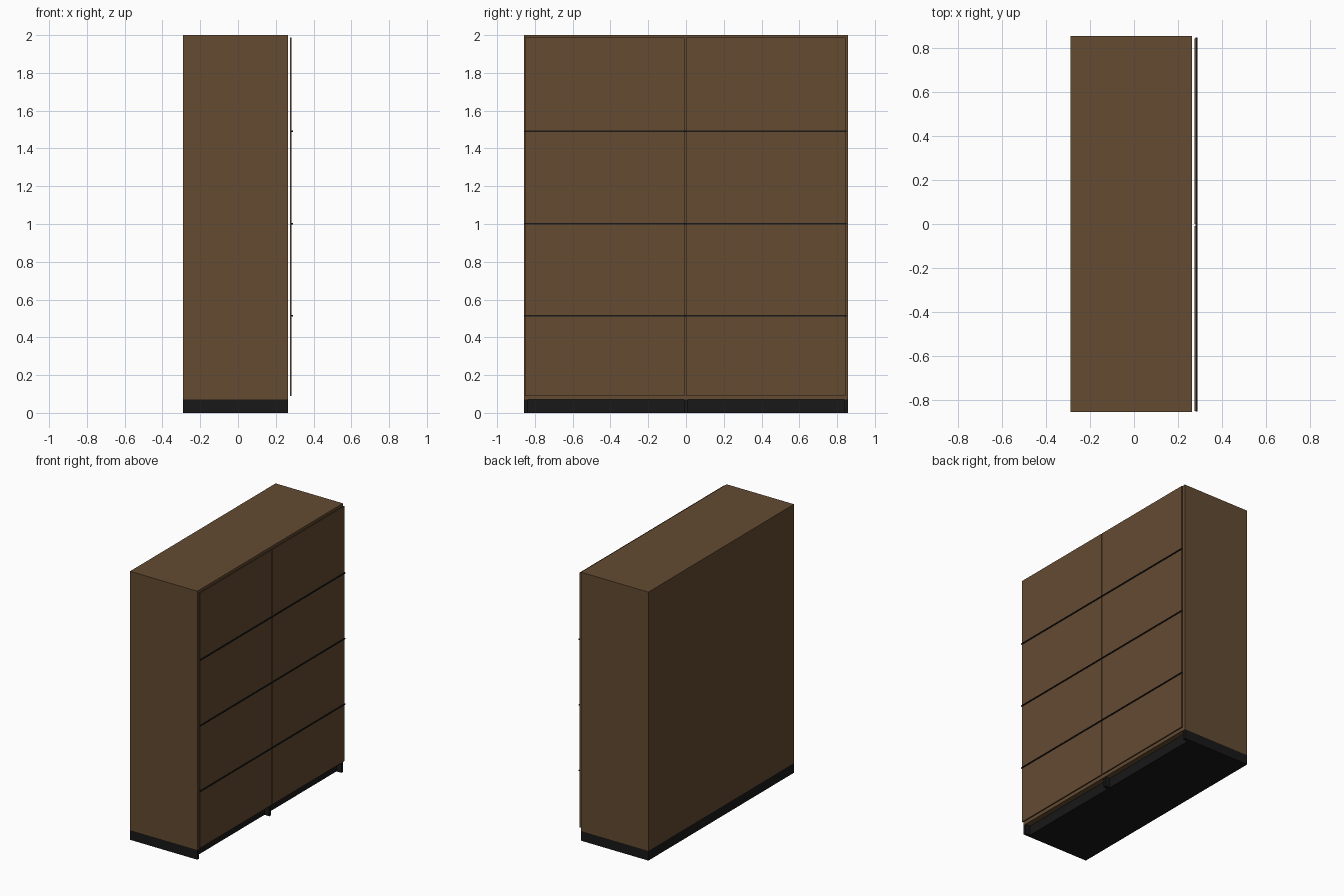
import bpy

if "Cube" in bpy.data.objects:
    bpy.data.objects.remove(bpy.data.objects["Cube"])


def material(name, color):
    mat = bpy.data.materials.new(name)
    mat.diffuse_color = (*color, 1)
    mat.use_nodes = True
    mat.node_tree.nodes["Principled BSDF"].inputs["Base Color"].default_value = mat.diffuse_color
    return mat


wood = material("brown_wood", (0.125, 0.069, 0.031))
black = material("black_trim", (0.009, 0.009, 0.009))


def box(name, lo, hi, mat):
    """Box between two opposite corners."""
    bpy.ops.mesh.primitive_cube_add(size=1)
    ob = bpy.context.object
    ob.name = name
    ob.location = [(a + b) / 2 for a, b in zip(lo, hi)]
    ob.scale = [b - a for a, b in zip(lo, hi)]
    bpy.ops.object.transform_apply(location=True, scale=True)
    ob.data.materials.append(mat)
    return ob


BACK, FRONT, HALF = -0.29, 0.265, 0.857
BASE, TOP, RECESS = 0.072, 2.0, 0.04

# Cabinet body
box("cabinet_body", (BACK, -HALF, BASE), (FRONT, HALF, TOP), wood)

# Plinth, set back at the front between three short uprights
box("plinth", (BACK, -HALF, 0), (FRONT - RECESS, HALF, BASE), black)
for name, y in (("left", -HALF + 0.01), ("middle", 0), ("right", HALF - 0.01)):
    box(f"plinth_post_{name}", (FRONT - RECESS, y - 0.01, 0),
        (FRONT, y + 0.01, BASE), black)

# Two thin front panels standing just clear of the body
for name, y0, y1 in (("left", -0.852, -0.009), ("right", -0.001, 0.845)):
    box(f"door_{name}", (0.275, y0, 0.089), (0.284, y1, 1.988), wood)

# Horizontal dark trim strips across the doors
for i, z in enumerate((0.514, 1.002, 1.491)):
    box(f"trim_strip_{i + 1}", (0.28, -0.855, z - 0.004),
        (0.29, 0.85, z + 0.004), black)
